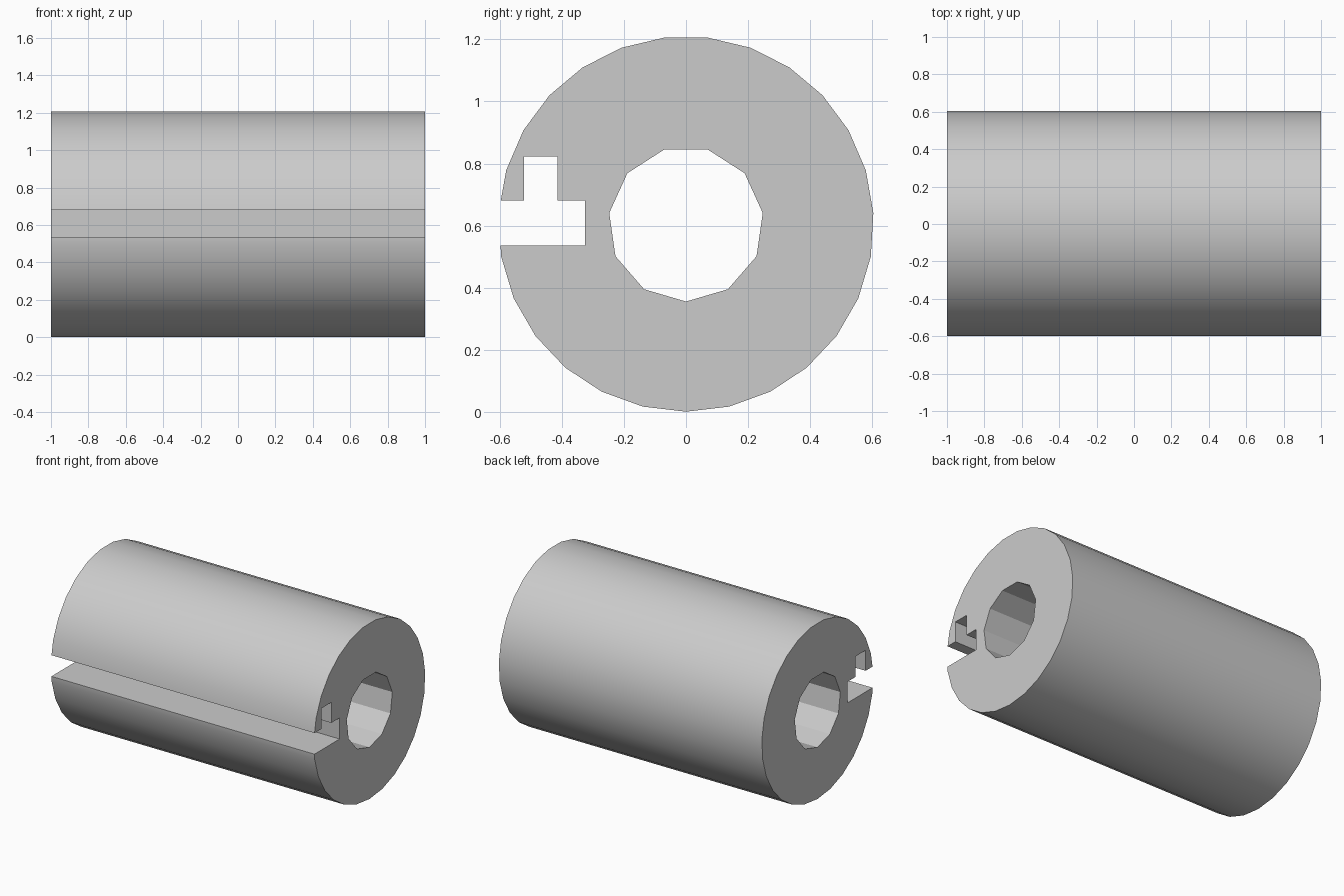
import bpy, bmesh, math

cube = bpy.data.objects.get("Cube")
if cube:
    bpy.data.objects.remove(cube, do_unlink=True)

LENGTH, RADIUS, BORE = 2.0, 0.605, 0.25
SLOT_LOW, SLOT_HIGH = 0.536, 0.681

grey = bpy.data.materials.new("plain grey")
grey.use_nodes = True
colour = (0.6, 0.6, 0.6, 1)
grey.diffuse_color = colour
grey.node_tree.nodes["Principled BSDF"].inputs["Base Color"].default_value = colour


def ring(radius, sides):
    """Polygon in (y, z) with one corner at the bottom, running up the front first."""
    steps = [math.tau * i / sides for i in range(sides)]
    return [(-radius * math.sin(a), RADIUS - radius * math.cos(a)) for a in steps]


# Outer outline, with the stepped slot replacing the corner at its mouth
slot = [(-0.598, SLOT_LOW), (-0.325, SLOT_LOW), (-0.325, SLOT_HIGH),
        (-0.415, SLOT_HIGH), (-0.415, 0.822), (-0.523, 0.822),
        (-0.523, SLOT_HIGH), (-0.597, SLOT_HIGH)]
outer = ring(RADIUS, 27)
outer[7:8] = slot

# Fill the section between outline and bore, then extrude it along x
bm = bmesh.new()
edges = []
for outline in (outer, ring(BORE, 11)):
    verts = [bm.verts.new((-LENGTH / 2, y, z)) for y, z in outline]
    edges += [bm.edges.new((v, verts[i - 1])) for i, v in enumerate(verts)]
section = bmesh.ops.triangle_fill(bm, edges=edges, use_beauty=True)
faces = [f for f in section["geom"] if isinstance(f, bmesh.types.BMFace)]
extruded = bmesh.ops.extrude_face_region(bm, geom=faces, use_keep_orig=True)
moved = [v for v in extruded["geom"] if isinstance(v, bmesh.types.BMVert)]
bmesh.ops.translate(bm, verts=moved, vec=(LENGTH, 0, 0))
bmesh.ops.recalc_face_normals(bm, faces=bm.faces)

# Slotted sleeve
mesh = bpy.data.meshes.new("slotted_sleeve")
bm.to_mesh(mesh)
bm.free()
mesh.materials.append(grey)
sleeve = bpy.data.objects.new("slotted_sleeve", mesh)
bpy.context.collection.objects.link(sleeve)

bpy.ops.object.select_all(action='DESELECT')
sleeve.select_set(True)
bpy.context.view_layer.objects.active = sleeve
bpy.ops.object.shade_smooth_by_angle(angle=math.radians(30))
